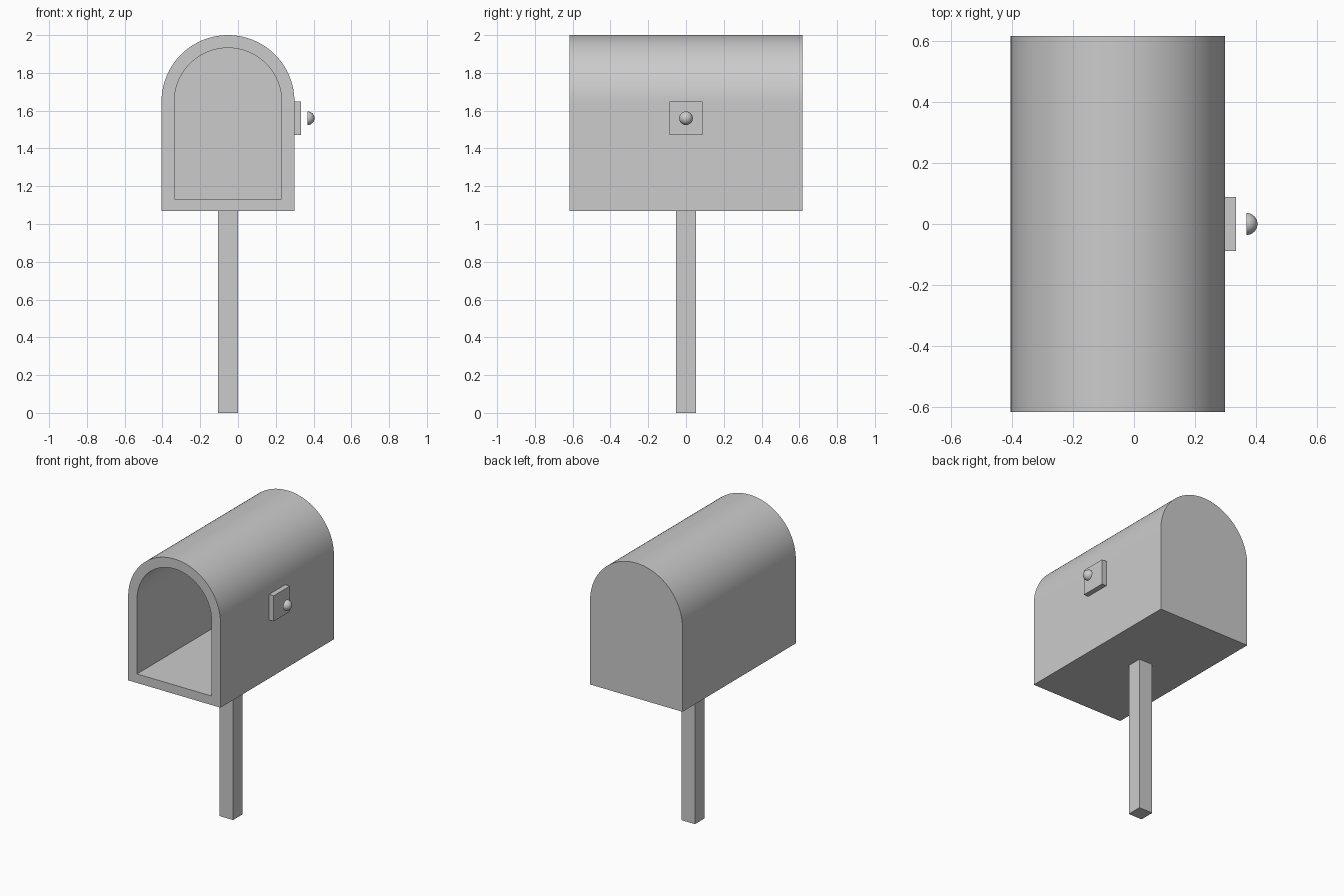
import bpy, bmesh, math
from mathutils import Matrix

cube = bpy.data.objects.get("Cube")
if cube:
    bpy.data.objects.remove(cube, do_unlink=True)

# Single plain grey used on every part
grey = bpy.data.materials.new("light_grey")
grey.use_nodes = True
grey.diffuse_color = (0.6, 0.6, 0.6, 1)
bsdf = next(n for n in grey.node_tree.nodes if n.type == 'BSDF_PRINCIPLED')
bsdf.inputs["Base Color"].default_value = (0.6, 0.6, 0.6, 1)

CX = -0.053        # centre line of box and post
SPRING = 1.648     # height where the arch starts
HALF_LEN = 0.617
BOTTOM = 1.07


def finish(name, bm, smooth=False):
    bmesh.ops.recalc_face_normals(bm, faces=bm.faces)
    mesh = bpy.data.meshes.new(name)
    bm.to_mesh(mesh)
    bm.free()
    mesh.materials.append(grey)
    obj = bpy.data.objects.new(name, mesh)
    bpy.context.collection.objects.link(obj)
    if smooth:
        bpy.ops.object.select_all(action='DESELECT')
        obj.select_set(True)
        bpy.context.view_layer.objects.active = obj
        bpy.ops.object.shade_smooth_by_angle(angle=math.radians(30))
    return obj


def box(name, low, high):
    bm = bmesh.new()
    bmesh.ops.create_cube(bm, size=1)
    for v in bm.verts:
        v.co = [a + (b - a) * (c + 0.5) for a, b, c in zip(low, high, v.co)]
    return finish(name, bm)


def arch_ring(bm, radius, bottom, y, steps=64):
    """Arched outline: flat bottom, straight sides, half-round top."""
    points = [(CX - radius, bottom), (CX + radius, bottom)]
    for i in range(steps + 1):
        a = math.pi * i / steps
        points.append((CX + radius * math.cos(a), SPRING + radius * math.sin(a)))
    return [bm.verts.new((x, y, z)) for x, z in points]


# Hollow box, open at the front: rings run back, front, rim, inside back
bm = bmesh.new()
rings = [
    arch_ring(bm, 0.352, BOTTOM, HALF_LEN),
    arch_ring(bm, 0.352, BOTTOM, -HALF_LEN),
    arch_ring(bm, 0.284, 1.132, -HALF_LEN),
    arch_ring(bm, 0.284, 1.132, 0.55),
]
for r, s in zip(rings, rings[1:]):
    for i in range(len(r)):
        j = (i + 1) % len(r)
        bm.faces.new((r[i], r[j], s[j], s[i]))
bm.faces.new(rings[0])
bm.faces.new(rings[-1])
finish("mailbox_body", bm, smooth=True)

# Square post
box("post", (CX - 0.052, -0.052, 0), (CX + 0.052, 0.052, BOTTOM))

# Side plate for the flag
box("flag_plate", (0.298, -0.088, 1.472), (0.334, 0.088, 1.648))

# Half-round knob standing just off the plate
bm = bmesh.new()
bmesh.ops.create_uvsphere(bm, u_segments=32, v_segments=16, radius=0.036)
cut = bmesh.ops.bisect_plane(bm, geom=bm.verts[:] + bm.edges[:] + bm.faces[:],
                             dist=1e-5, plane_co=(0, 0, 0), plane_no=(0, 0, 1),
                             clear_inner=True)
bmesh.ops.holes_fill(bm, edges=[e for e in bm.edges if e.is_boundary], sides=0)
bmesh.ops.transform(bm, verts=bm.verts, matrix=Matrix.Translation((0.369, 0, 1.56))
                    @ Matrix.Rotation(math.pi / 2, 4, 'Y'))
finish("flag_knob", bm, smooth=True)
